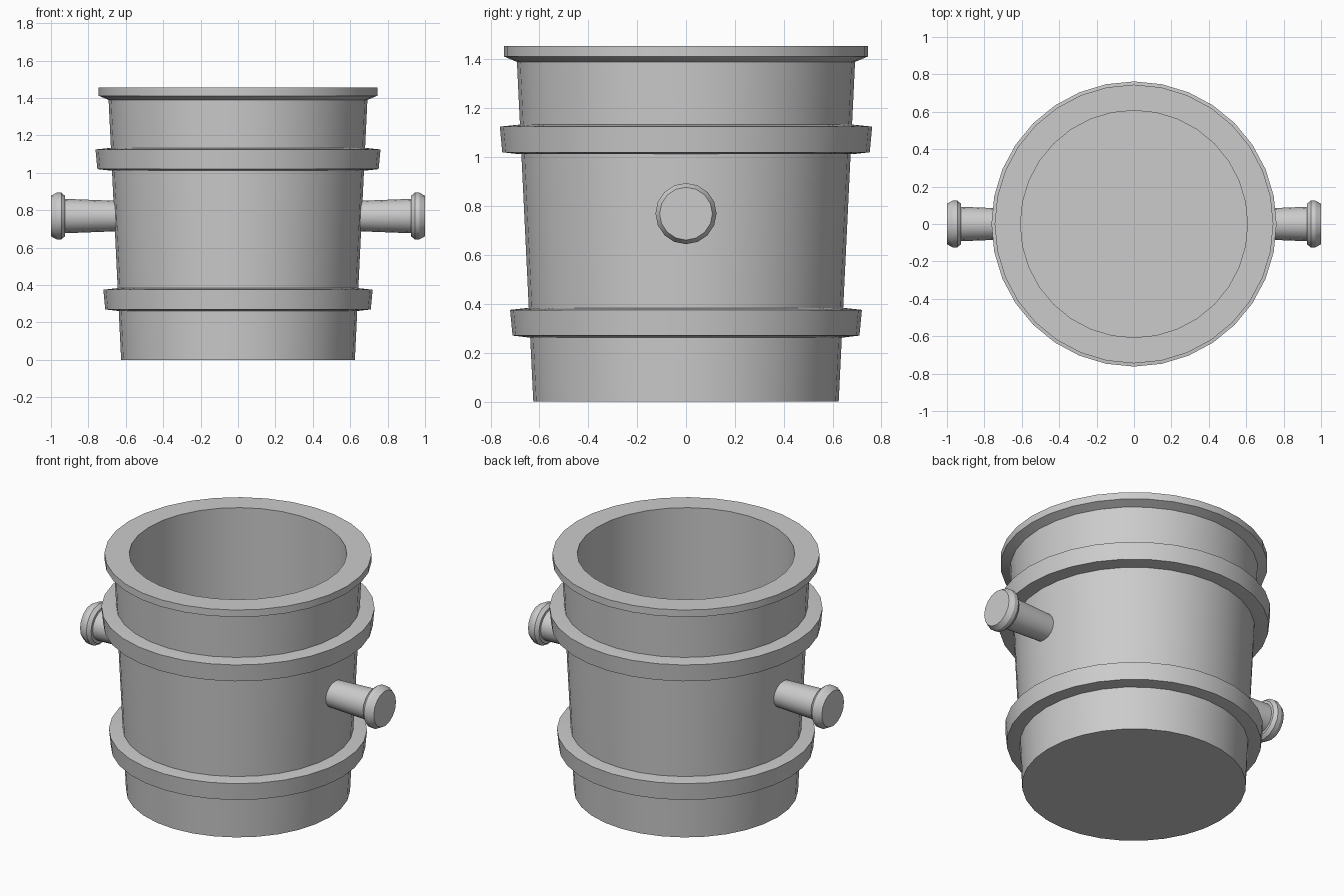
import bpy, bmesh
from math import cos, sin, pi, radians

if "Cube" in bpy.data.objects:
    bpy.data.objects.remove(bpy.data.objects["Cube"])


def lathe(name, profile, sides, closed=False, turn=None):
    """Spin (radius, height) points about z; radius 0 ends become caps."""
    bm = bmesh.new()
    rings = []
    for r, h in profile:
        if r == 0:
            rings.append([bm.verts.new((0, 0, h))] * sides)
        else:
            rings.append([bm.verts.new((r * cos(2 * pi * i / sides),
                                        r * sin(2 * pi * i / sides), h))
                          for i in range(sides)])
    pairs = list(zip(rings, rings[1:]))
    if closed:
        pairs.append((rings[-1], rings[0]))
    for a, b in pairs:
        for i in range(sides):
            j = (i + 1) % sides
            quad = list(dict.fromkeys((a[i], a[j], b[j], b[i])))
            bm.faces.new(quad)
    bmesh.ops.recalc_face_normals(bm, faces=bm.faces)
    me = bpy.data.meshes.new(name)
    bm.to_mesh(me)
    bm.free()
    ob = bpy.data.objects.new(name, me)
    bpy.context.collection.objects.link(ob)
    bpy.ops.object.select_all(action='DESELECT')
    ob.select_set(True)
    bpy.context.view_layer.objects.active = ob
    bpy.ops.object.shade_smooth_by_angle(angle=radians(25))
    return ob


# Hollow tapered body with a flared rim
lathe("bucket_body", [(0, 0), (0.625, 0), (0.692, 1.39), (0.745, 1.412),
                      (0.745, 1.455), (0.607, 1.455), (0.607, 0.08), (0, 0.08)], 32)

# Reinforcing bands
for name, z, r, inner in (("lower_band", 0.27, 0.715, 0.625),
                          ("upper_band", 1.02, 0.757, 0.66)):
    lathe(name, [(inner, z - 0.008), (inner + 0.02, z - 0.008), (r - 0.005, z),
                 (r + 0.005, z + 0.105), (inner + 0.025, z + 0.113),
                 (inner, z + 0.113)], 32, closed=True)

# Side pegs with flanged ends
for name, side in (("right_peg", 1), ("left_peg", -1)):
    peg = lathe(name, [(0, 0.615), (0.08, 0.615), (0.092, 0.925), (0.108, 0.925),
                       (0.125, 0.945), (0.125, 0.97), (0.108, 1.0), (0, 1.0)], 16)
    peg.rotation_euler = (0, side * pi / 2, 0)
    peg.location.z = 0.769
